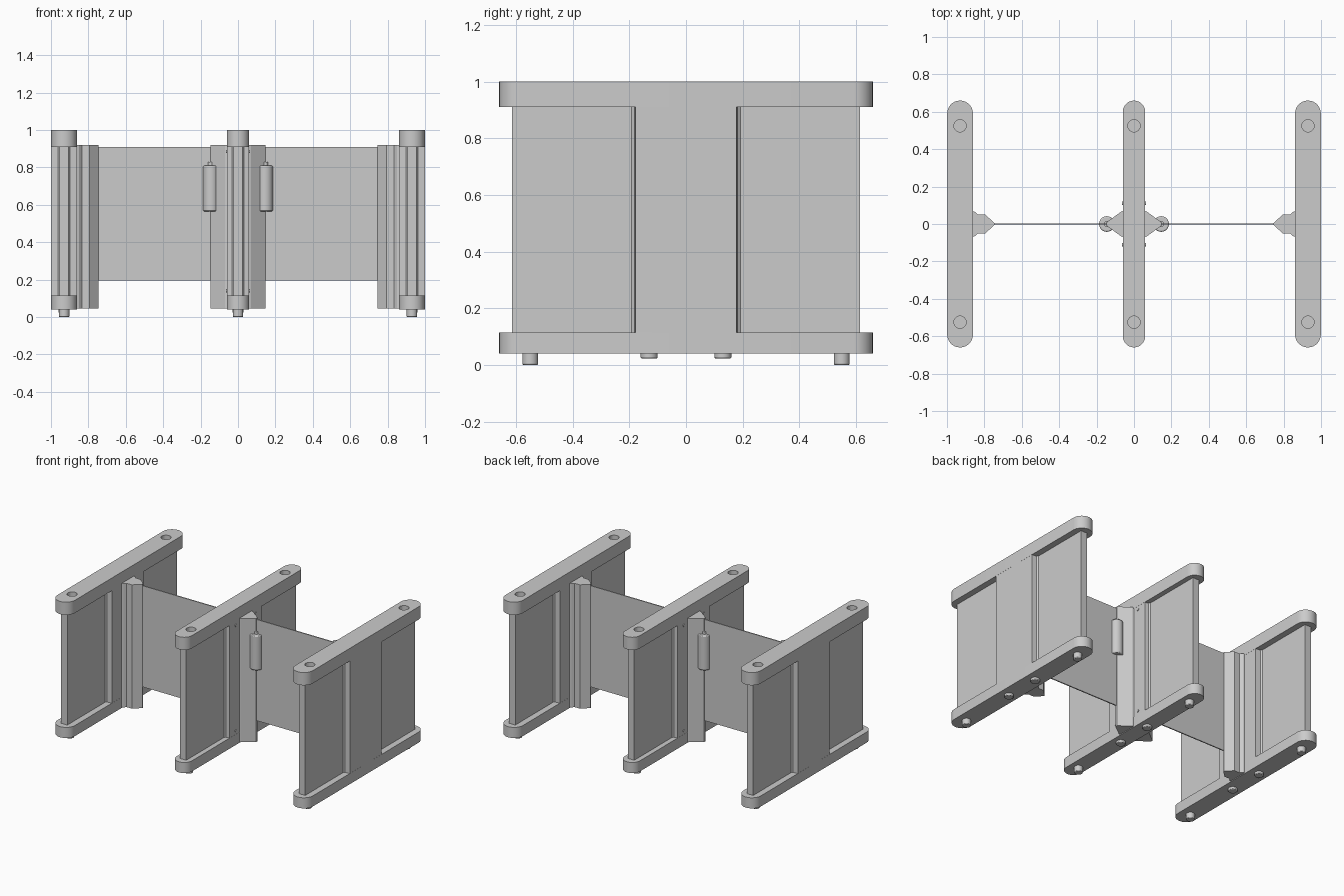
import bpy, bmesh, math

if "Cube" in bpy.data.objects:
    bpy.data.objects.remove(bpy.data.objects["Cube"])


def prism(name, pts, z0, z1, smooth=False):
    """Extrude a closed XY outline (counter-clockwise) between two heights."""
    bm = bmesh.new()
    face = bm.faces.new([bm.verts.new((x, y, z0)) for x, y in pts])
    ext = bmesh.ops.extrude_face_region(bm, geom=[face])
    for v in ext["geom"]:
        if isinstance(v, bmesh.types.BMVert):
            v.co.z = z1
    bmesh.ops.recalc_face_normals(bm, faces=bm.faces)
    me = bpy.data.meshes.new(name)
    bm.to_mesh(me)
    bm.free()
    ob = bpy.data.objects.new(name, me)
    bpy.context.collection.objects.link(ob)
    if smooth:
        bpy.ops.object.select_all(action='DESELECT')
        ob.select_set(True)
        bpy.context.view_layer.objects.active = ob
        bpy.ops.object.shade_smooth_by_angle(angle=math.radians(35))
    return ob


def circle(x, y, r, n=24):
    return [(x + r * math.cos(2 * math.pi * i / n), y + r * math.sin(2 * math.pi * i / n)) for i in range(n)]


def stadium(x, half_w, half_len, n=14):
    c = half_len - half_w
    top = [(x + half_w * math.cos(math.pi * i / n), c + half_w * math.sin(math.pi * i / n)) for i in range(n + 1)]
    return top + [(2 * x - px, -py) for px, py in top]


def bevel(ob, w):
    m = ob.modifiers.new("soft_edges", 'BEVEL')
    m.width, m.segments, m.limit_method = w, 2, 'ANGLE'


def cylinder_x(name, x, y, z, r, depth):
    bpy.ops.mesh.primitive_cylinder_add(vertices=12, radius=r, depth=depth, location=(x, y, z),
                                        rotation=(0, math.pi / 2, 0))
    bpy.context.object.name = name


def side_frame(label, x, hw):
    # top rail with blind sockets
    top = prism(label + "_top_rail", stadium(x, hw, 0.66), 0.91, 1.0, True)
    for y in (-0.525, 0.525):
        cut = prism(label + "_socket_cutter", circle(x, y, 0.033), 0.955, 1.05)
        cut.hide_render = True
        cut.hide_set(True)
        m = top.modifiers.new("socket", 'BOOLEAN')
        m.operation, m.object, m.solver = 'DIFFERENCE', cut, 'EXACT'
    # bottom rail, feet and small studs
    prism(label + "_bottom_rail", stadium(x, hw, 0.66), 0.04, 0.115, True)
    for y in (-0.55, 0.55):
        bevel(prism(label + "_foot", circle(x, y, 0.028), 0.0, 0.05, True), 0.004)
    for y in (-0.13, 0.13):
        bevel(prism(label + "_stud", circle(x, y, 0.03), 0.023, 0.05, True), 0.004)
    # thick centre web stepping down to the thin outer panels
    w, t = hw - 0.0005, 0.025
    quarter = [(w, 0.178), (t + 0.008, 0.182), (t, 0.192), (t, 0.614)]
    ring = [(a, b) for a, b in quarter]
    ring += [(-a, b) for a, b in reversed(quarter)]
    ring += [(-a, -b) for a, b in quarter]
    ring += [(a, -b) for a, b in reversed(quarter)]
    prism(label + "_panel", [(x + a, b) for a, b in ring], 0.11, 0.915)


side_frame("left_frame", -0.93, 0.069)
side_frame("centre_frame", 0.0, 0.06)
side_frame("right_frame", 0.93, 0.069)

for s, side in ((-1, "left"), (1, "right")):
    # faceted post on the inner face of each outer frame
    half = [(0.865, 0.07), (0.85, 0.065), (0.835, 0.05), (0.795, 0.05), (0.745, 0.004)]
    outline = [(s * a, b) for a, b in half] + [(s * a, -b) for a, b in reversed(half)]
    prism(side + "_outer_post", outline, 0.045, 0.92)
    # wedge post on the centre frame
    half = [(0.055, 0.07), (0.07, 0.065), (0.148, 0.008)]
    outline = [(s * a, b) for a, b in half] + [(s * a, -b) for a, b in reversed(half)]
    prism(side + "_centre_post", outline, 0.045, 0.92)
    # thin cross sheet
    prism(side + "_cross_sheet", [(s * 0.1, -0.004), (s * 0.8, -0.004), (s * 0.8, 0.004), (s * 0.1, 0.004)],
          0.195, 0.91)
    # hinge barrel with its pin
    bevel(prism(side + "_hinge_barrel", circle(s * 0.145, 0, 0.042), 0.565, 0.81, True), 0.006)
    prism(side + "_hinge_pin", circle(s * 0.145, 0, 0.016, 16), 0.80, 0.828, True)
    # small rivets on the centre web
    for y in (-0.11, 0.11):
        for z in (0.14, 0.885):
            cylinder_x(side + "_rivet", s * 0.06, y, z, 0.009, 0.008)
